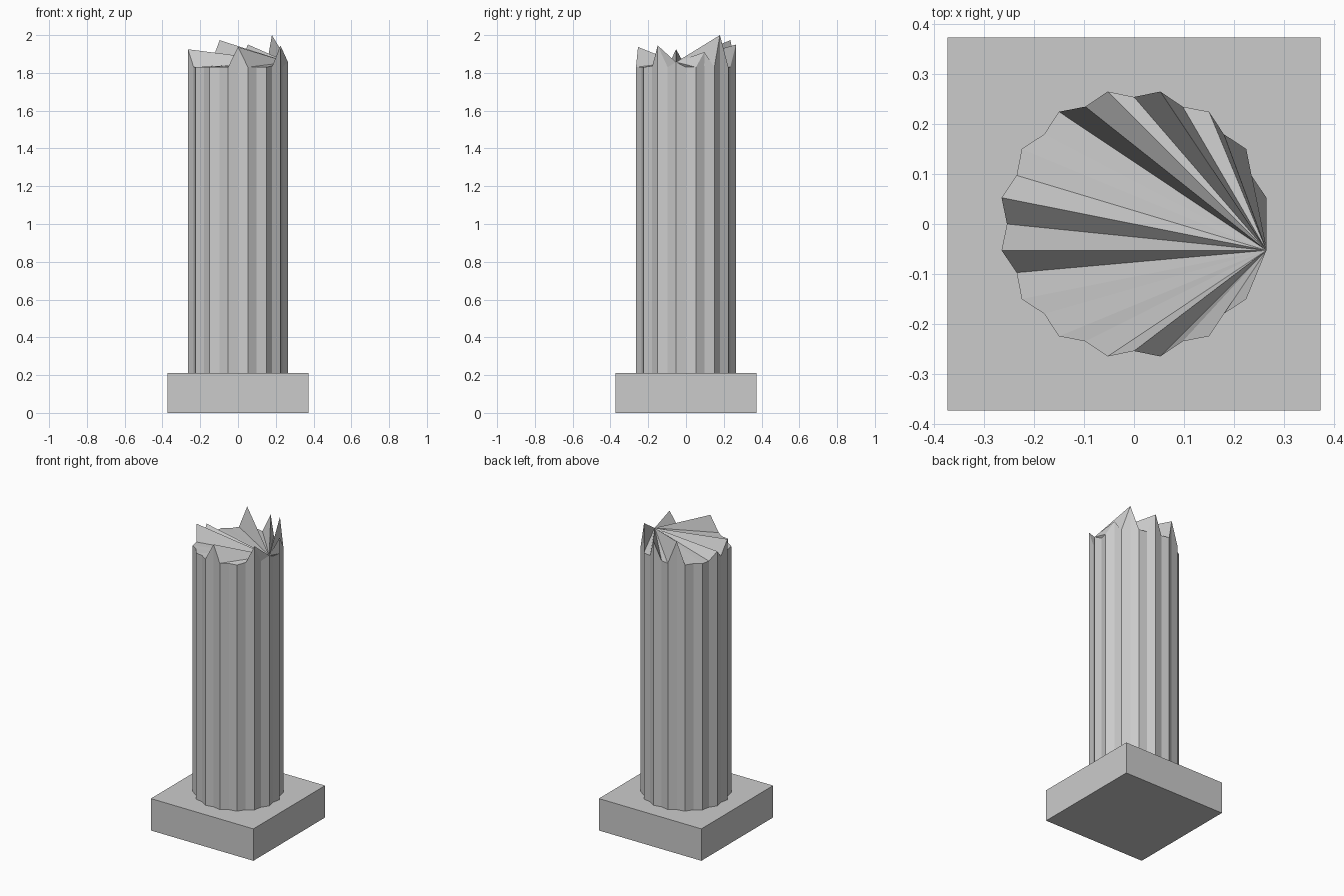
import bpy, bmesh, math

if "Cube" in bpy.data.objects:
    bpy.data.objects.remove(bpy.data.objects["Cube"])

stone = bpy.data.materials.new("grey stone")
stone.diffuse_color = (0.6, 0.6, 0.6, 1)
stone.use_nodes = True
stone.node_tree.nodes["Principled BSDF"].inputs["Base Color"].default_value = stone.diffuse_color


def finish(bm, name):
    me = bpy.data.meshes.new(name)
    bm.to_mesh(me)
    bm.free()
    me.materials.append(stone)
    ob = bpy.data.objects.new(name, me)
    bpy.context.collection.objects.link(ob)
    return ob


# square plinth
H = 0.21
bm = bmesh.new()
bmesh.ops.create_cube(bm, size=1)
for v in bm.verts:
    v.co = (v.co.x * 0.746, v.co.y * 0.746, (v.co.z + 0.5) * H)
finish(bm, "plinth")

# fluted shaft: 16 flutes, alternating ridge and groove radius
N, TOP = 32, 1.83
# heights of the broken splinters on the rim
splinters = {2: 1.91, 4: 2.0, 7: 1.95, 10: 1.973, 15: 1.885, 17: 1.925,
             24: 1.937, 29: 1.945, 31: 1.857}
bm = bmesh.new()
low, high = [], []
for k in range(N):
    a = 2 * math.pi * k / N
    r = 0.27 if k % 2 else 0.254
    x, y = r * math.cos(a), r * math.sin(a)
    low.append(bm.verts.new((x, y, H)))
    high.append(bm.verts.new((x, y, splinters.get(k, TOP))))
for k in range(N):
    j = (k + 1) % N
    a, b = high[k], high[j]
    bm.faces.new((low[k], low[j], b, a))

# jagged broken top fanned from one rim corner
for k in range(N - 2):
    bm.faces.new((high[N - 1], high[k], high[k + 1]))
finish(bm, "broken_fluted_shaft")
